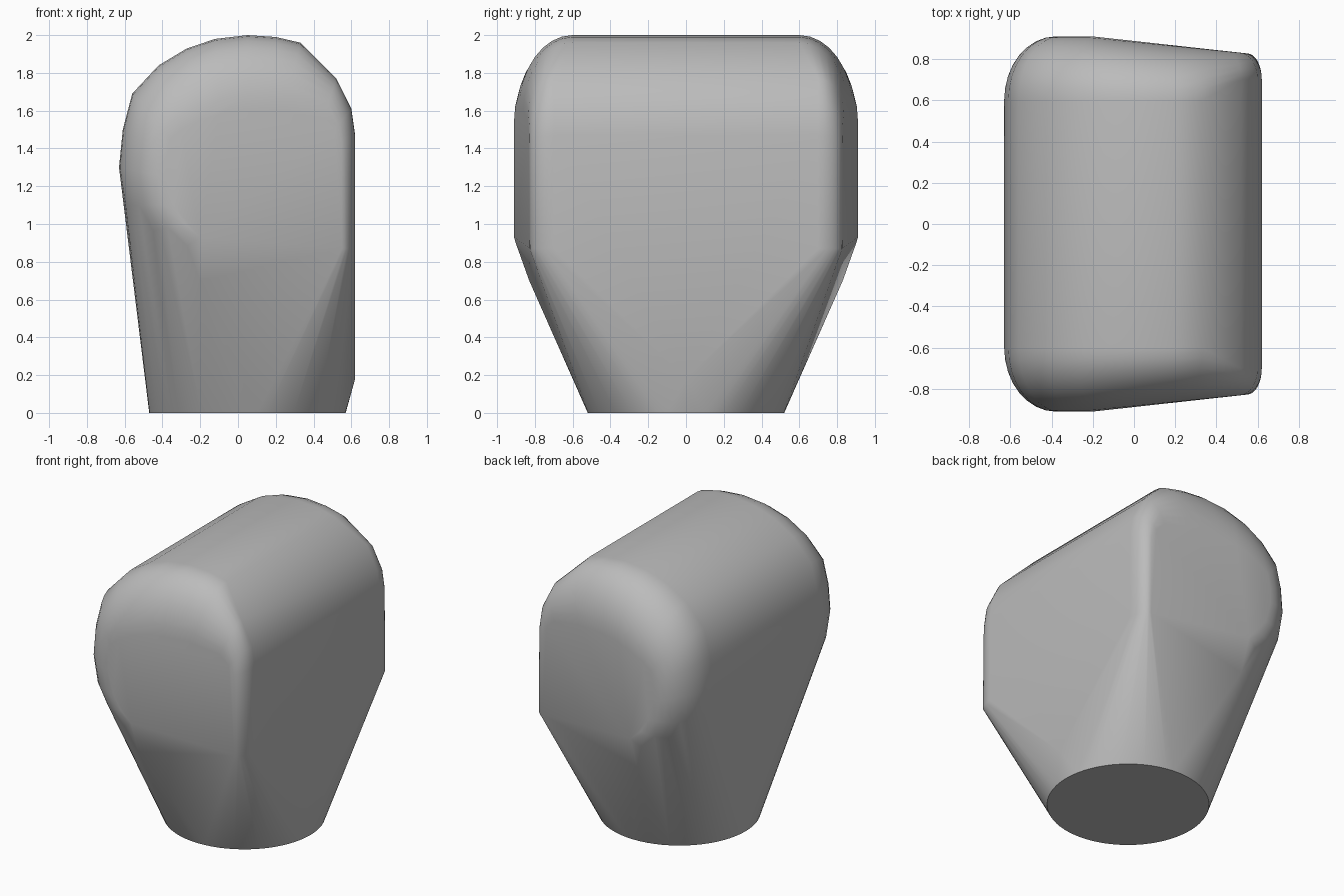
import bpy
import bmesh
import math

cube = bpy.data.objects.get("Cube")
if cube:
    bpy.data.objects.remove(cube, do_unlink=True)

BASE_RADIUS = 0.52
BASE_CENTRE = 0.05
RIM_STEPS = 8

# Head outline (x, z) paired with the matching outline of the end face
OUTLINE = [
    ((0.33, 1.96), (0.24, 1.6)),
    ((0.2, 1.99), (0.16, 1.6)),
    ((0.05, 2.0), (0.03, 1.6)),
    ((-0.12, 1.98), (-0.1, 1.58)),
    ((-0.27, 1.93), (-0.2, 1.55)),
    ((-0.42, 1.84), (-0.3, 1.5)),
    ((-0.56, 1.69), (-0.36, 1.45)),
    ((-0.61, 1.5), (-0.38, 1.35)),
    ((-0.63, 1.3), (-0.38, 1.25)),
    ((-0.6, 1.1), (-0.34, 1.1)),
    ((-0.52, 0.95), (-0.28, 1.0)),
    ((-0.38, 0.81), (-0.2, 0.93)),
    ((0.62, 0.87), (0.55, 0.87)),
    ((0.62, 1.47), (0.53, 1.42)),
    ((0.6, 1.61), (0.51, 1.5)),
    ((0.52, 1.77), (0.45, 1.56)),
]


def end_depth(x):
    """Half depth of the head, tapering toward the flat side."""
    return 0.91 if x < -0.2 else 0.91 - 0.11 * (x + 0.2)


def rim_points(outer, inner):
    """Quarter-ellipse rim leading from the outline to the end face."""
    start = 0.7 if outer[0] > 0.5 else 0.6
    for step in range(RIM_STEPS + 1):
        angle = math.pi / 2 * step / RIM_STEPS
        blend = 1 - math.cos(angle)
        x, z = (a + (b - a) * blend for a, b in zip(outer, inner))
        yield x, start + (end_depth(inner[0]) - start) * math.sin(angle), z


def add_hull(name, points, material):
    """Wrap a smooth convex skin around a cloud of points."""
    bm = bmesh.new()
    verts = [bm.verts.new(p) for p in points]
    bmesh.ops.convex_hull(bm, input=verts)
    loose = [v for v in bm.verts if not v.link_faces]
    bmesh.ops.delete(bm, geom=loose, context="VERTS")
    bmesh.ops.dissolve_limit(bm, angle_limit=math.radians(0.5),
                             verts=bm.verts[:], edges=bm.edges[:])
    bmesh.ops.recalc_face_normals(bm, faces=bm.faces[:])
    mesh = bpy.data.meshes.new(name)
    bm.to_mesh(mesh)
    bm.free()
    mesh.materials.append(material)
    obj = bpy.data.objects.new(name, mesh)
    bpy.context.collection.objects.link(obj)
    bpy.ops.object.select_all(action="DESELECT")
    obj.select_set(True)
    bpy.context.view_layer.objects.active = obj
    bpy.ops.object.shade_smooth_by_angle(angle=math.radians(30))
    return obj


grey = bpy.data.materials.new("plain grey")
grey.use_nodes = True
colour = (0.5, 0.5, 0.5, 1)
grey.diffuse_color = colour
grey.node_tree.nodes["Principled BSDF"].inputs["Base Color"].default_value = colour

# Round foot
points = []
for i in range(64):
    a = math.tau * i / 64
    points.append((BASE_CENTRE + BASE_RADIUS * math.cos(a),
                   BASE_RADIUS * math.sin(a), 0))

# Lower tip of the flat side
points.append((0.62, 0, 0.18))

# Rounded head, mirrored front to back, with the low corner of each end
for side in (-1, 1):
    for outer, inner in OUTLINE:
        points += [(x, side * y, z) for x, y, z in rim_points(outer, inner)]
    points.append((-0.2, side * 0.83, 0.7))

add_hull("rounded_block", points, grey)
